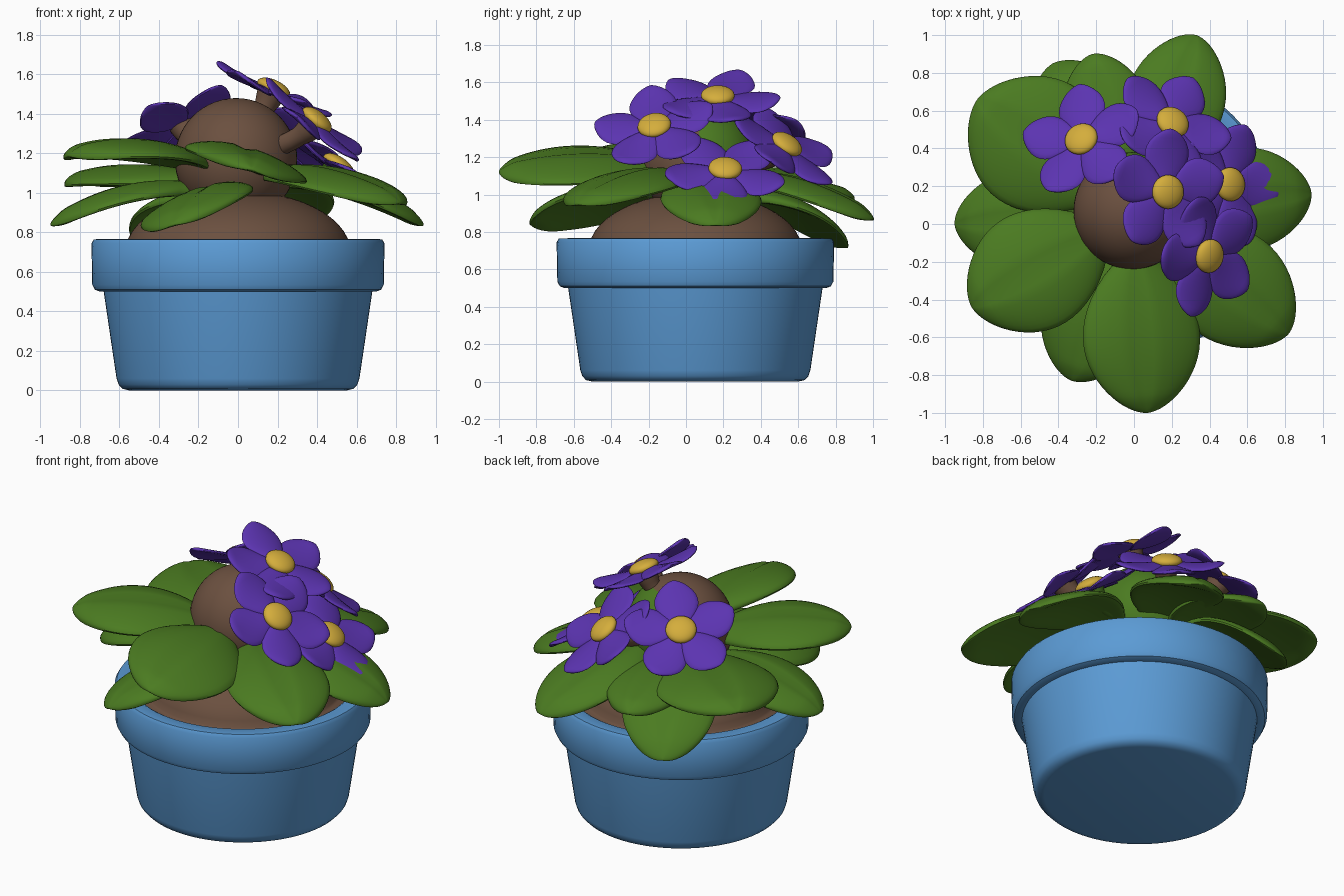
import bpy, bmesh, math
from mathutils import Vector, Matrix

if "Cube" in bpy.data.objects:
    bpy.data.objects.remove(bpy.data.objects["Cube"])

def material(name, rgb):
    m = bpy.data.materials.new(name)
    m.diffuse_color = (*rgb, 1)
    m.use_nodes = True
    m.node_tree.nodes["Principled BSDF"].inputs["Base Color"].default_value = m.diffuse_color
    return m

BLUE = material("pot blue", (0.105, 0.328, 0.665))
GREEN = material("leaf green", (0.07, 0.198, 0.015))
PURPLE = material("petal purple", (0.106, 0.034, 0.44))
YELLOW = material("flower centre yellow", (0.66, 0.42, 0.045))
BROWN = material("soil brown", (0.147, 0.08, 0.05))
UP = Vector((0, 0, 1))
AXIS = Vector((0, 0.05, 0))

def finish(bm, name, *mats):
    bmesh.ops.recalc_face_normals(bm, faces=bm.faces)
    for f in bm.faces:
        f.smooth = True
    me = bpy.data.meshes.new(name)
    bm.to_mesh(me)
    bm.free()
    ob = bpy.data.objects.new(name, me)
    bpy.context.collection.objects.link(ob)
    for m in mats:
        me.materials.append(m)
    bpy.context.view_layer.objects.active = ob
    ob.select_set(True)
    bpy.ops.object.shade_smooth_by_angle(angle=math.radians(40))
    ob.select_set(False)
    return ob

def loft(bm, rings):
    """Skin closed rings of points and cap both ends."""
    loops = [[bm.verts.new(p) for p in r] for r in rings]
    n = len(loops[0])
    for a, b in zip(loops, loops[1:]):
        for i in range(n):
            j = (i + 1) % n
            bm.faces.new((a[i], a[j], b[j], b[i]))
    bm.faces.new(loops[0])
    bm.faces.new(loops[-1])

def lathe(name, profile, mat, n=72):
    bm = bmesh.new()
    loft(bm, [[AXIS + Vector((r * math.cos(2 * math.pi * i / n),
                              r * math.sin(2 * math.pi * i / n), z)) for i in range(n)]
              for r, z in profile])
    return finish(bm, name, mat)

def blade(bm, root, tip, up, w, h, arch, roll=0.0, stalk=0.0, groove=0.0,
          skew=1.12, power=0.56, droop=0.12, rows=24, n=32):
    """Thin rounded leaf or petal from root to tip."""
    root, tip = Vector(root), Vector(tip)
    d = tip - root
    side = d.cross(up).normalized()
    rings = []
    for k in range(rows + 1):
        u = math.sin(math.pi / 2 * k / rows)
        s = min(max((u - 0.06) / 0.94, 0), 1) if stalk else u
        f = max(math.sin(math.pi * s ** skew), 0) ** power
        half = max(f * w, stalk if u < 0.5 else 0.003, 0.003)
        thick = h * min(1, half / w * 1.8 + 0.05) if not (stalk and u < 0.5) else h
        mid = root + d * u + up * (arch * 4 * u * (1 - u))
        ring = []
        for i in range(n):
            a = 2 * math.pi * i / n
            v, t = math.cos(a), math.sin(a)
            t = math.copysign(abs(t) ** 0.7, t) * thick
            if t > 0:
                t -= groove * math.exp(-(v / 0.1) ** 2) * f
            lift = t + roll * v * half - droop * v * v * half
            ring.append(mid + side * (v * half) + up * lift)
        rings.append(ring)
    loft(bm, rings)

# Pot with a thick rim and hollow top
lathe("pot", [(0.55, 0.0), (0.585, 0.008), (0.605, 0.03), (0.615, 0.06), (0.68, 0.5),
              (0.70, 0.5), (0.725, 0.51), (0.738, 0.535), (0.742, 0.745), (0.73, 0.765),
              (0.66, 0.767), (0.64, 0.755), (0.625, 0.68)], BLUE)

# Soil mound
mound = [(0.635, 0.69), (0.635, 0.715), (0.58, 0.722)]
mound += [(0.57 * math.cos(a), 0.70 + 0.31 * math.sin(a))
          for a in [math.radians(6 + 7 * i) for i in range(12)]]
lathe("soil", mound, BROWN)

# Central ball, brown in front and green on the back right
BALL = Vector((-0.01, 0.07, 1.17))
bm = bmesh.new()
bmesh.ops.create_uvsphere(bm, u_segments=48, v_segments=28, radius=0.31,
                          matrix=Matrix.Translation(BALL))
for f in bm.faces:
    p = f.calc_center_median() - BALL
    f.material_index = 1 if 0.6 * p.x + 0.8 * p.y > 0.16 else 0
finish(bm, "centre_ball", BROWN, GREEN)

# Leaves: root, tip, half width, arch, roll
LEAVES = [
    ((0.0, -0.08, 1.12), (0.07, -1.00, 1.12), 0.31, 0.08, 0.27),
    ((-0.05, -0.05, 0.98), (-0.33, -0.83, 0.84), 0.28, 0.08, -0.25),
    ((-0.10, 0.00, 1.10), (-0.86, -0.44, 1.19), 0.32, 0.09, 0.0),
    ((-0.15, 0.05, 1.00), (-0.95, 0.00, 0.84), 0.26, 0.09, 0.0),
    ((-0.10, 0.12, 1.04), (-0.83, 0.66, 1.06), 0.36, 0.06, 0.0),
    ((-0.08, 0.20, 0.98), (-0.43, 0.85, 0.72), 0.27, 0.11, 0.0),
    ((-0.05, 0.20, 1.04), (-0.22, 0.90, 0.98), 0.23, 0.05, 0.0),
    ((0.08, 0.20, 1.08), (0.33, 1.00, 0.87), 0.26, 0.08, 0.0),
    ((0.15, 0.10, 1.05), (0.94, 0.16, 0.84), 0.27, 0.09, 0.0),
    ((0.10, 0.00, 1.08), (0.82, -0.58, 0.95), 0.30, 0.08, 0.0),
]
for i, (root, tip, w, arch, roll) in enumerate(LEAVES):
    bm = bmesh.new()
    blade(bm, root, tip, UP, w, 0.038, arch, roll, stalk=0.08, groove=0.016, droop=0.18)
    finish(bm, f"leaf_{i + 1}", GREEN)

# Flowers: centre, facing direction, petal start angle, stem colour
FLOWERS = [
    ((0.18, 0.17, 1.53), (0.42, 0.0, 0.9), 15, BROWN),
    ((0.40, -0.17, 1.37), (0.62, -0.15, 0.75), 32, BROWN),
    ((0.51, 0.21, 1.14), (0.55, 0.05, 0.8), 0, GREEN),
    ((0.205, 0.54, 1.27), (0.38, 0.5, 0.76), -3, BROWN),
    ((-0.28, 0.45, 1.36), (-0.3, 0.45, 0.82), 20, BROWN),
]
for i, (c, normal, start, stem_mat) in enumerate(FLOWERS):
    c, nrm = Vector(c), Vector(normal).normalized()
    ax = (Vector((1, 0, 0)) - nrm * nrm.x).normalized()
    ay = nrm.cross(ax)
    # Five petals, alternately layered
    bm = bmesh.new()
    for k in range(5):
        a = math.radians(start + 72 * k)
        out = ax * math.cos(a) + ay * math.sin(a)
        base = c - nrm * (0.012 + 0.008 * (k % 2))
        blade(bm, base + out * 0.01, base + out * 0.335 + nrm * 0.015, nrm, 0.128, 0.014,
              -0.012, skew=1.3, power=0.6, rows=14, n=20)
    finish(bm, f"petals_{i + 1}", PURPLE)
    # Domed flower centre
    rot = nrm.to_track_quat('Z', 'Y').to_matrix().to_4x4()
    bm = bmesh.new()
    bmesh.ops.create_uvsphere(bm, u_segments=28, v_segments=16, radius=1,
                              matrix=Matrix.Translation(c) @ rot @ Matrix.Diagonal((0.09, 0.09, 0.042, 1)))
    finish(bm, f"flower_centre_{i + 1}", YELLOW)
    # Stem flaring into the flower
    p0 = BALL
    p1 = c - nrm * 0.03
    bend = p1 - nrm * 0.14
    rings = []
    for k in range(11):
        t = k / 10
        p = p0 * (1 - t) ** 2 + bend * (2 * t * (1 - t)) + p1 * t * t
        r = 0.05 + 0.025 * max(0, t - 0.7) / 0.3
        tan = ((bend - p0) * (1 - t) + (p1 - bend) * t).normalized()
        q = tan.to_track_quat('Z', 'Y')
        rings.append([p + q @ Vector((r * math.cos(b), r * math.sin(b), 0))
                      for b in [2 * math.pi * j / 18 for j in range(18)]])
    bm = bmesh.new()
    loft(bm, rings)
    finish(bm, f"stem_{i + 1}", stem_mat)
